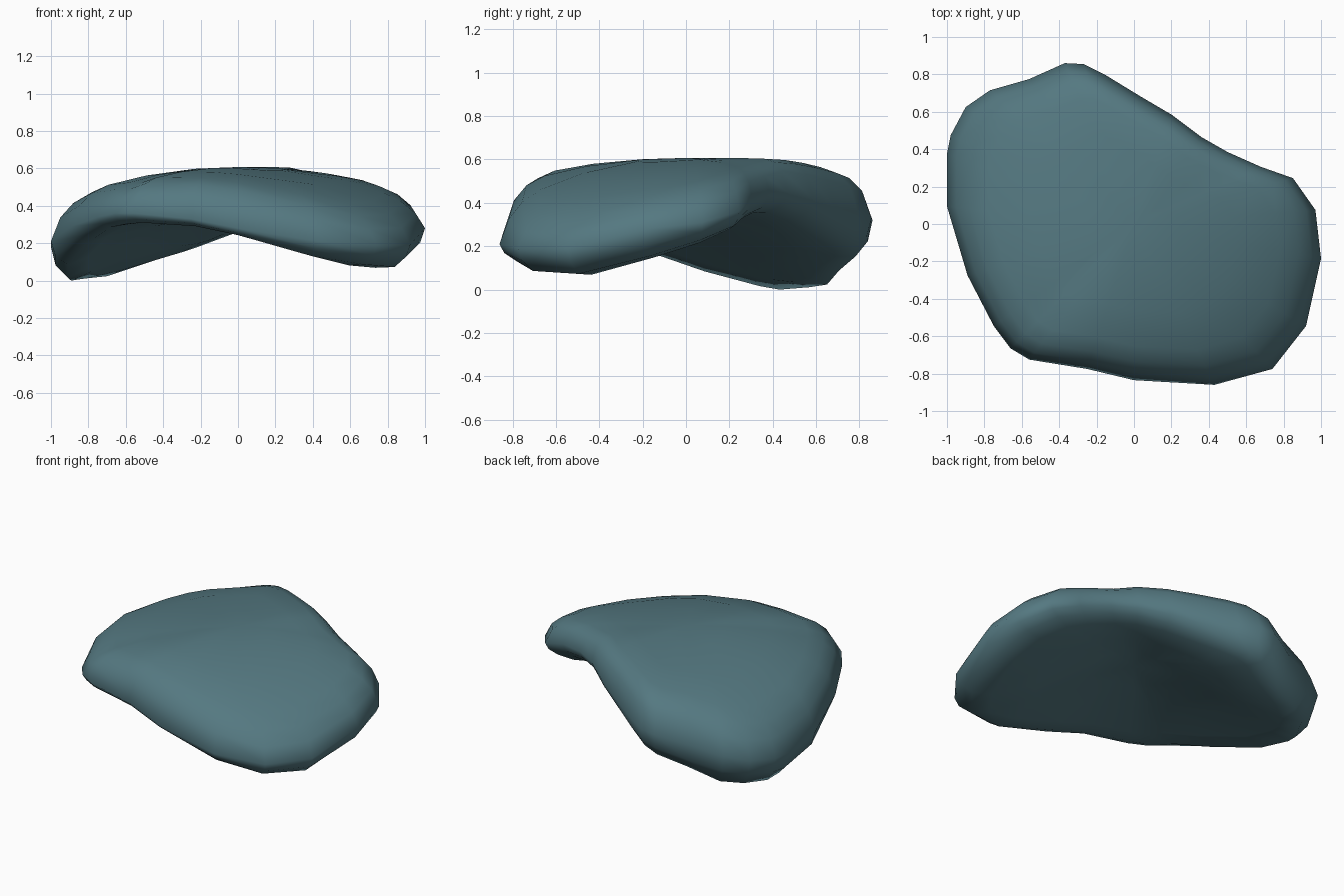
import bpy, bmesh, math

if "Cube" in bpy.data.objects:
    bpy.data.objects.remove(bpy.data.objects["Cube"])

# Rim of the arched slab: x, y and height of its outermost edge
RIM = [(-0.66, -0.66, .36), (-0.56, -0.72, .36), (-0.25, -0.77, .33), (0.0, -0.83, .28),
       (0.43, -0.855, .21), (0.74, -0.77, .19), (0.92, -0.54, .19), (1.0, -0.18, .28),
       (0.97, 0.08, .31), (0.85, 0.25, .36), (0.68, 0.31, .42), (0.50, 0.39, .45),
       (0.36, 0.47, .45), (0.20, 0.59, .42), (0.03, 0.69, .38), (-0.15, 0.80, .35),
       (-0.27, 0.86, .33), (-0.37, 0.865, .32), (-0.56, 0.78, .27), (-0.77, 0.72, .23),
       (-0.90, 0.63, .20), (-0.98, 0.48, .18), (-1.0, 0.38, .18), (-1.0, 0.10, .21),
       (-0.89, -0.27, .29), (-0.75, -0.54, .34)]


def bend_axes(x, y):
    # u runs along the arch, v along its ridge
    return (x - y) / math.sqrt(2), (x + y) / math.sqrt(2)


def top_height(x, y):
    u, v = bend_axes(x, y)
    if u > 0:
        return 0.607 - 0.27 * u * u - 0.10 * v * v
    curve = min(max(0.19 - 0.15 * v, 0.12), 0.25)
    return 0.607 - curve * u * u - (0.15 * v * v if v < 0 else 0)


def under_height(x, y):
    u, v = bend_axes(x, y)
    arch = math.sqrt(u * u + 0.04)
    corner = 0.06 * min(v, 0) ** 2
    if u > 0:
        return max(0.425 - 0.43 * arch - corner, 0.05) + 0.22 * u * max(0, 0.15 - v)
    return max(0.435 - 0.45 * arch - corner, 0.0) + 0.15 * max(0, y - 0.5)


bm = bmesh.new()


def ring(scale, surface=None, blend=1.0, slant=0.0):
    verts = []
    for x, y, z in RIM:
        px, py = x * scale, y * scale
        h = surface(px, py) if surface else z
        back = max(0, bend_axes(x, y)[1])      # wall slants under on the back right
        verts.append(bm.verts.new((px, py, z + (h - z) * (blend - slant * back))))
    return verts


# Concentric rings from the top, over the rounded rim, to the hollow underside
rings = [ring(0.25, top_height), ring(0.55, top_height), ring(0.78, top_height, .98),
         ring(0.88, top_height, .88), ring(0.95, top_height, .62),
         ring(1.0),
         ring(0.975, under_height, 0.55, .35), ring(0.91, under_height, 1, .6),
         ring(0.80, under_height, 1, .25), ring(0.55, under_height), ring(0.25, under_height)]
n = len(RIM)
for a, b in zip(rings, rings[1:]):
    for i in range(n):
        j = (i + 1) % n
        bm.faces.new((a[i], b[i], b[j], a[j]))

# Close the middle of both skins
for loop, surface in ((rings[0], top_height), (rings[-1], under_height)):
    c = bm.verts.new((0, 0, surface(0, 0)))
    for i in range(n):
        bm.faces.new((c, loop[i], loop[(i + 1) % n]))
bmesh.ops.recalc_face_normals(bm, faces=bm.faces[:])

# Rest on the ground
low = min(v.co.z for v in bm.verts)
for v in bm.verts:
    v.co.z -= low
    v.co.y -= 0.005

mesh = bpy.data.meshes.new("arched_slab")
bm.to_mesh(mesh)
bm.free()
for p in mesh.polygons:
    p.use_smooth = True
slab = bpy.data.objects.new("arched_slab", mesh)
bpy.context.collection.objects.link(slab)
mat = bpy.data.materials.new("slate_teal")
mat.diffuse_color = (0.09, 0.19, 0.22, 1)
mat.use_nodes = True
mat.node_tree.nodes["Principled BSDF"].inputs["Base Color"].default_value = mat.diffuse_color
mesh.materials.append(mat)
